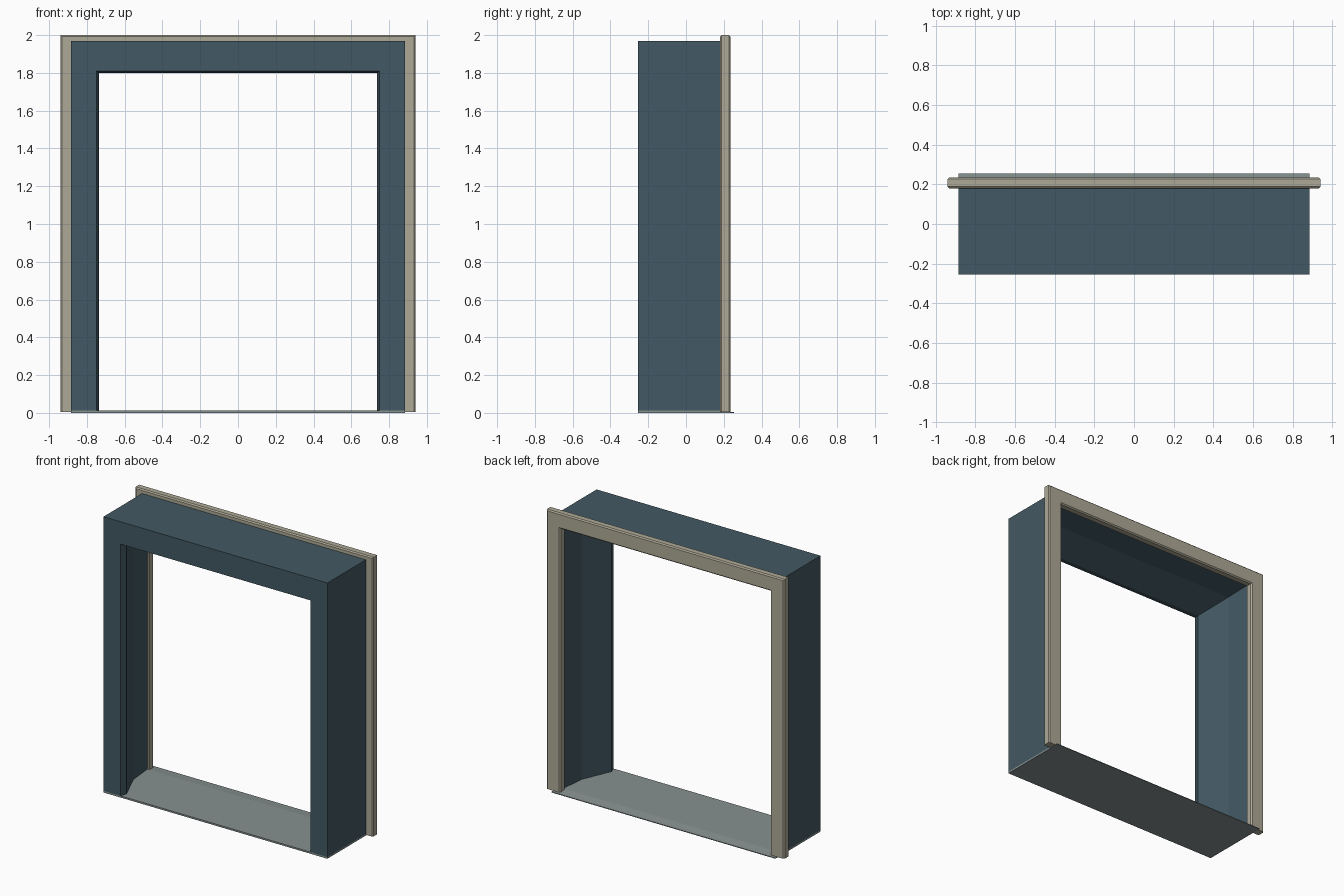
import bpy

if "Cube" in bpy.data.objects:
    bpy.data.objects.remove(bpy.data.objects["Cube"])


def paint(ob, name, rgb):
    mat = bpy.data.materials.new(name)
    mat.diffuse_color = (*rgb, 1)
    mat.use_nodes = True
    mat.node_tree.nodes["Principled BSDF"].inputs["Base Color"].default_value = mat.diffuse_color
    ob.data.materials.append(mat)


def make(name, verts, faces, colour):
    me = bpy.data.meshes.new(name)
    me.from_pydata(verts, [], faces)
    ob = bpy.data.objects.new(name, me)
    bpy.context.collection.objects.link(ob)
    bpy.context.view_layer.objects.active = ob
    ob.select_set(True)
    bpy.ops.object.mode_set(mode='EDIT')
    bpy.ops.mesh.select_all(action='SELECT')
    bpy.ops.mesh.normals_make_consistent(inside=False)
    bpy.ops.object.mode_set(mode='OBJECT')
    ob.select_set(False)
    paint(ob, name + "_paint", colour)
    return ob


def portal(name, profile, bottom, colour):
    """Sweep a closed (half width, height, y) section up, over and down."""
    verts = []
    for x, z, y in profile:
        verts += [(-x, y, bottom), (-x, y, z), (x, y, z), (x, y, bottom)]
    n = len(profile)
    faces = []
    for i in range(n):
        a, b = 4 * i, 4 * ((i + 1) % n)
        faces += [(a + k, a + k + 1, b + k + 1, b + k) for k in range(3)]
    faces += [[4 * i for i in range(n)], [4 * i + 3 for i in range(n)]]
    return make(name, verts, faces, colour)


# Deep surround: front lip, then reveals flaring towards the back
portal("surround", [
    (0.885, 1.97, -0.255), (0.885, 1.97, 0.2), (0.845, 1.91, 0.2),
    (0.825, 1.885, 0.0), (0.735, 1.80, -0.21), (0.75, 1.81, -0.255),
], 0.012, (0.055, 0.098, 0.125))

# Back trim with chamfered outer and inner edges
c = 0.008
portal("back_trim", [
    (0.94 - c, 2 - c, 0.18), (0.94, 2, 0.18 + c), (0.94, 2, 0.235 - c),
    (0.94 - c, 2 - c, 0.235), (0.83 + c, 1.89 + c, 0.235),
    (0.83, 1.89, 0.235 - c), (0.83, 1.89, 0.18 + c),
    (0.83 + c, 1.89 + c, 0.18),
], 0.005, (0.43, 0.40, 0.31))

# Threshold plate, thinning to a lip behind the trim
section = [(-0.255, 0), (0.255, 0), (0.255, 0.005), (0.235, 0.006),
           (0.18, 0.012), (-0.255, 0.012)]
m = len(section)
verts = [(s * 0.885, y, z) for s in (-1, 1) for y, z in section]
faces = [(i, (i + 1) % m, (i + 1) % m + m, i + m) for i in range(m)]
faces += [list(range(m)), list(range(m, 2 * m))]
make("threshold", verts, faces, (0.24, 0.28, 0.28))
